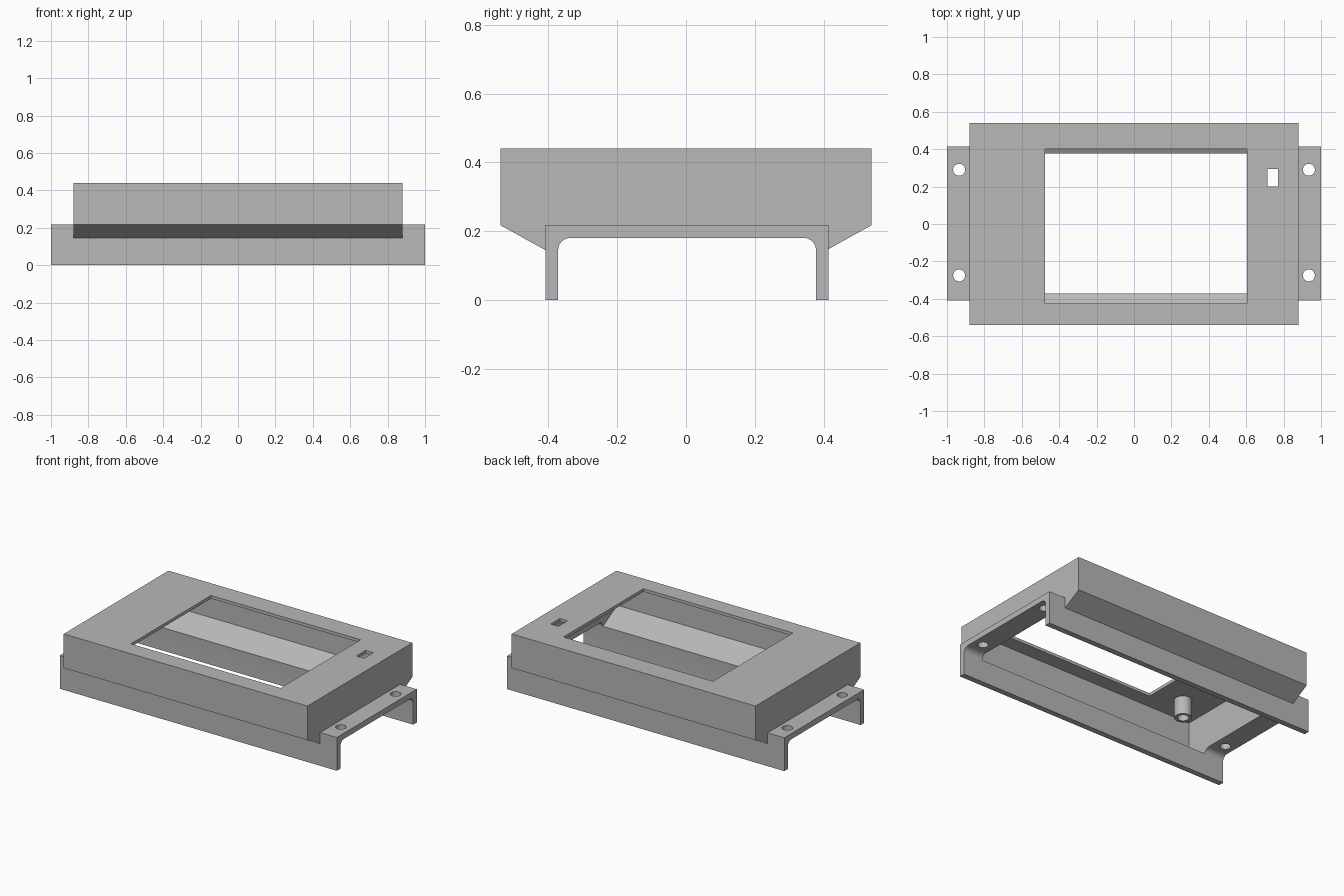
import bpy, bmesh, math
from mathutils import Matrix

if "Cube" in bpy.data.objects:
    bpy.data.objects.remove(bpy.data.objects["Cube"], do_unlink=True)

grey = bpy.data.materials.new("plain grey")
grey.use_nodes = True
grey.diffuse_color = (0.48, 0.48, 0.48, 1)
grey.node_tree.nodes["Principled BSDF"].inputs["Base Color"].default_value = grey.diffuse_color


def finish(name, bm):
    bmesh.ops.recalc_face_normals(bm, faces=bm.faces)
    mesh = bpy.data.meshes.new(name)
    bm.to_mesh(mesh)
    bm.free()
    mesh.materials.append(grey)
    ob = bpy.data.objects.new(name, mesh)
    bpy.context.collection.objects.link(ob)
    return ob


def prism(name, profile, half):
    """Extrude a (y, z) profile along x."""
    bm = bmesh.new()
    face = bm.faces.new([bm.verts.new((-half, y, z)) for y, z in profile])
    new = bmesh.ops.extrude_face_region(bm, geom=[face])["geom"]
    verts = [v for v in new if isinstance(v, bmesh.types.BMVert)]
    bmesh.ops.translate(bm, verts=verts, vec=(2 * half, 0, 0))
    return finish(name, bm)


def box(name, x0, x1, y0, y1, z0, z1):
    bm = bmesh.new()
    place = Matrix.Translation(((x0 + x1) / 2, (y0 + y1) / 2, (z0 + z1) / 2))
    size = Matrix.Diagonal((x1 - x0, y1 - y0, z1 - z0, 1))
    bmesh.ops.create_cube(bm, size=1, matrix=place @ size)
    return finish(name, bm)


def cylinder(name, x, y, z0, z1, r):
    bm = bmesh.new()
    bmesh.ops.create_cone(bm, cap_ends=True, segments=32, radius1=r, radius2=r,
                          depth=z1 - z0, matrix=Matrix.Translation((x, y, (z0 + z1) / 2)))
    return finish(name, bm)


def combine(target, tool, operation):
    mod = target.modifiers.new(operation, "BOOLEAN")
    mod.operation = operation
    mod.solver = "EXACT"
    mod.object = tool
    bpy.context.view_layer.objects.active = target
    bpy.ops.object.modifier_apply(modifier=mod.name)
    bpy.data.objects.remove(tool, do_unlink=True)


def mirrored(half, shift=0):
    """Close a half profile by mirroring it in y."""
    return [(y + shift, z) for y, z in half] + [(shift - y, z) for y, z in reversed(half)]


# Housing with slanted skirts, joined to the mounting channel
shift = 0.003
body = prism("housing_and_channel",
             mirrored([(0.54, 0.44), (0.54, 0.217), (0.39, 0.134)]), 0.88)
combine(body, prism("channel", mirrored([(0.412, 0.217), (0.412, 0)], shift), 1), "UNION")

# Hollow interior that follows the skirts
cavity = prism("cavity", mirrored([(0.52, 0.42), (0.52, 0.227), (0.355, 0.138)]), 0.86)
combine(body, cavity, "DIFFERENCE")

# Underside of the channel with rounded inner corners
r, leg, roof = 0.036, 0.375, 0.18
arc = [(leg - r + r * math.sin(a), roof - r + r * math.cos(a))
       for a in (i * math.pi / 16 for i in range(9))]
combine(body, prism("channel_space", mirrored(arc + [(leg, -0.1)], shift), 1.2), "DIFFERENCE")

# Display window and small slot in the top
combine(body, box("window", -0.475, 0.605, -0.425, 0.4, 0.35, 0.6), "DIFFERENCE")
combine(body, box("slot", 0.715, 0.77, 0.2, 0.295, 0.35, 0.6), "DIFFERENCE")

# Mounting holes in the channel ends
for x in (-0.935, 0.935):
    for y in (-0.275, 0.29):
        combine(body, cylinder("hole", x, y, 0.1, 0.3, 0.032), "DIFFERENCE")

# Hollow boss under the top
boss = cylinder("boss", -0.66, -0.335, 0.3, 0.425, 0.053)
combine(boss, cylinder("bore", -0.66, -0.335, 0.2, 0.42, 0.034), "DIFFERENCE")

for ob in (body, boss):
    bpy.ops.object.select_all(action="DESELECT")
    ob.select_set(True)
    bpy.context.view_layer.objects.active = ob
    bpy.ops.object.shade_smooth_by_angle(angle=math.radians(30))
